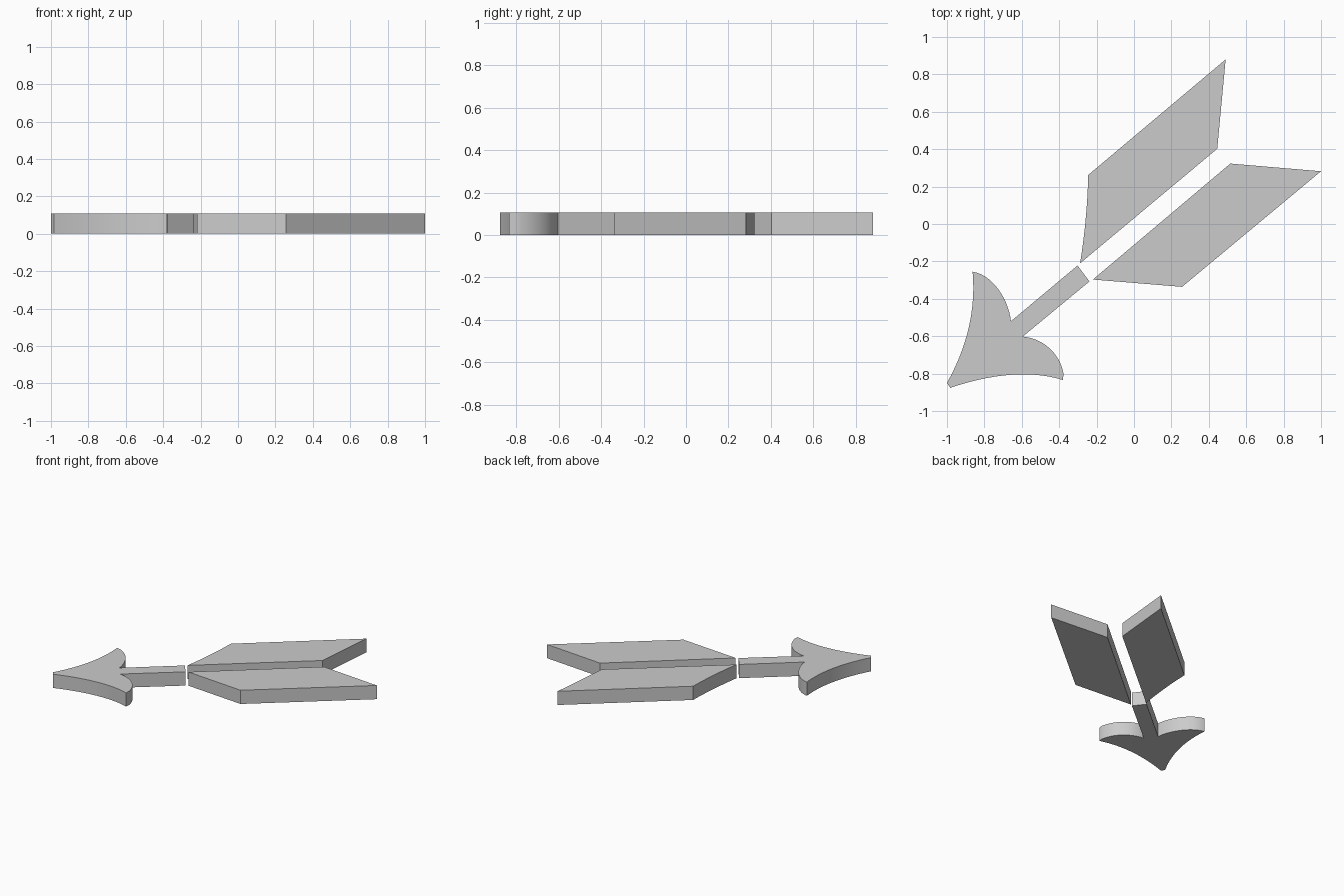
import bpy, bmesh, math
from mathutils import Vector

if "Cube" in bpy.data.objects:
    bpy.data.objects.remove(bpy.data.objects["Cube"])

HEIGHT = 0.107


def bezier(a, b, c, d, n=14):
    """Points along a cubic curve, both ends included."""
    a, b, c, d = (Vector(p) for p in (a, b, c, d))
    pts = []
    for i in range(n + 1):
        t = i / n
        s = 1 - t
        pts.append(tuple(a * s**3 + b * 3*s*s*t + c * 3*s*t*t + d * t**3))
    return pts


def quad(a, q, d, n=14):
    """Points along a quadratic curve."""
    a, q, d = Vector(a), Vector(q), Vector(d)
    return bezier(a, a + (q - a) * 2 / 3, d + (q - d) * 2 / 3, d, n)


def slab(name, outline):
    """Extrude a flat outline up from the ground."""
    bm = bmesh.new()
    base = bm.faces.new([bm.verts.new((x, y, 0)) for x, y in outline])
    top = bmesh.ops.extrude_face_region(bm, geom=[base], use_keep_orig=True)
    verts = [v for v in top["geom"] if isinstance(v, bmesh.types.BMVert)]
    bmesh.ops.translate(bm, verts=verts, vec=(0, 0, HEIGHT))
    bmesh.ops.recalc_face_normals(bm, faces=bm.faces)
    mesh = bpy.data.meshes.new(name)
    bm.to_mesh(mesh)
    bm.free()
    obj = bpy.data.objects.new(name, mesh)
    bpy.context.collection.objects.link(obj)
    bpy.ops.object.select_all(action='DESELECT')
    obj.select_set(True)
    bpy.context.view_layer.objects.active = obj
    bpy.ops.object.shade_smooth_by_angle(angle=math.radians(30))
    return obj


# Arrow head and shaft, one continuous outline
outline = [(-0.238, -0.307), (-0.302, -0.222)]
outline += bezier((-0.658, -0.52), (-0.67, -0.40), (-0.76, -0.268), (-0.865, -0.255))
outline += quad((-0.862, -0.268), (-0.839, -0.56), (-1.0, -0.85))
outline += quad((-0.983, -0.876), (-0.63, -0.757), (-0.38, -0.834))
outline += bezier((-0.377, -0.80), (-0.395, -0.70), (-0.475, -0.614), (-0.595, -0.602))
slab("arrow_head_and_shaft", outline)

# Upper feather, with its slightly bowed front edge
slab("feather_upper", quad((-0.288, -0.21), (-0.249, 0.04), (-0.245, 0.262), 8)
     + [(0.49, 0.88), (0.445, 0.402)])

# Lower feather
slab("feather_lower", [(-0.22, -0.297), (0.515, 0.323), (1.0, 0.282), (0.257, -0.336)])
